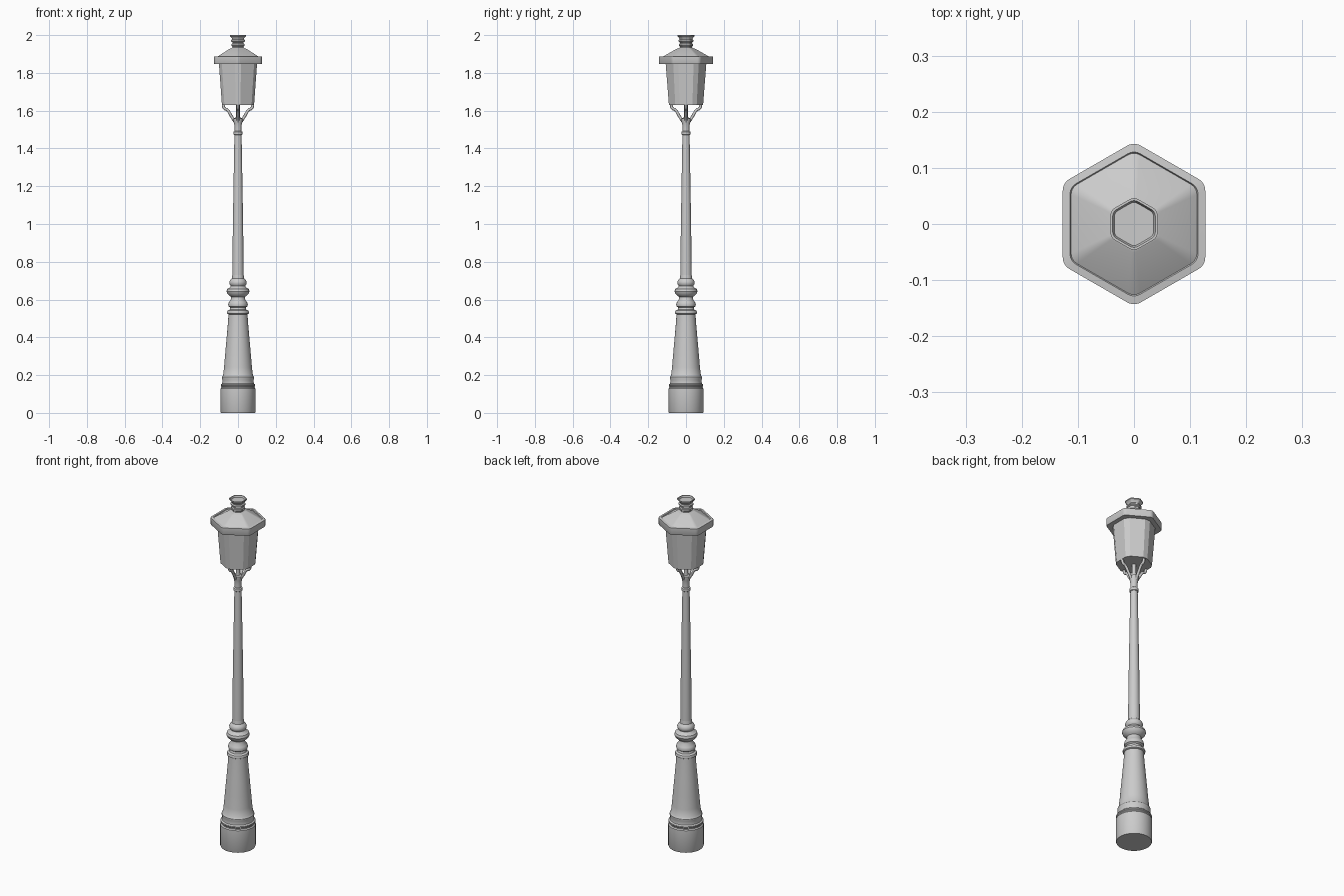
import bpy, bmesh
from math import pi, sin, cos, radians

if "Cube" in bpy.data.objects:
    bpy.data.objects.remove(bpy.data.objects["Cube"])


def loft(name, rings, angle=35):
    """Skin a stack of equal-length point rings and cap both ends."""
    bm = bmesh.new()
    rows = [[bm.verts.new(p) for p in ring] for ring in rings]
    n = len(rows[0])
    for a, b in zip(rows, rows[1:]):
        for i in range(n):
            j = (i + 1) % n
            bm.faces.new((a[i], a[j], b[j], b[i]))
    bm.faces.new(rows[0][::-1])
    bm.faces.new(rows[-1])
    bmesh.ops.recalc_face_normals(bm, faces=bm.faces[:])
    mesh = bpy.data.meshes.new(name)
    bm.to_mesh(mesh)
    bm.free()
    ob = bpy.data.objects.new(name, mesh)
    bpy.context.collection.objects.link(ob)
    bpy.ops.object.select_all(action='DESELECT')
    ob.select_set(True)
    bpy.context.view_layer.objects.active = ob
    bpy.ops.object.shade_smooth_by_angle(angle=radians(angle))
    return ob


def circle(r, z, n=40):
    return [(r * cos(2 * pi * i / n), r * sin(2 * pi * i / n), z) for i in range(n)]


def hexagon(a, z, turn, rounding, seg):
    """Hexagon with apothem a; corners filleted (or chamfered when seg is 1)."""
    rr = a * rounding
    d = (a - rr) / cos(pi / 6)
    pts = []
    for k in range(6):
        t = radians(turn + 60 * k)
        for s in range(seg + 1):
            u = t - pi / 6 + (pi / 3) * s / seg
            pts.append((d * cos(t) + rr * cos(u), d * sin(t) + rr * sin(u), z))
    return pts


# Turned base and shaft
base = [(.090, 0), (.093, .006), (.093, .128), (.088, .134), (.088, .140),
        (.091, .144), (.091, .150), (.084, .156), (.082, .172), (.085, .180),
        (.085, .190), (.079, .198), (.074, .24), (.068, .31), (.060, .40),
        (.053, .48), (.050, .527)]
loft("post_base", [circle(*p) for p in base])

collar = [(.050, .522), (.057, .526), (.058, .534), (.055, .541), (.044, .547),
          (.041, .558), (.050, .564), (.052, .574), (.048, .586), (.038, .600),
          (.037, .614), (.046, .620), (.057, .632), (.061, .643), (.057, .656),
          (.044, .663), (.038, .672), (.044, .680), (.046, .692), (.041, .703),
          (.032, .712), (.030, .730)]
loft("post_collar", [circle(*p) for p in collar])

shaft = [(.030, .70), (.030, .76), (.027, 1.0), (.022, 1.30), (.019, 1.47),
         (.023, 1.473), (.024, 1.481), (.023, 1.488), (.018, 1.492), (.018, 1.515),
         (.021, 1.535), (.025, 1.55), (.025, 1.558), (.012, 1.562), (.010, 1.635)]
loft("post_shaft", [circle(*p) for p in shaft])

# Four curved brackets holding the lantern
for k in range(4):
    cu = bpy.data.curves.new("lantern_bracket", 'CURVE')
    cu.dimensions = '3D'
    cu.bevel_depth = .0075
    cu.bevel_resolution = 2
    cu.use_fill_caps = True
    sp = cu.splines.new('BEZIER')
    path = [(.016, 1.54), (.036, 1.572), (.058, 1.605), (.072, 1.612), (.079, 1.632)]
    sp.bezier_points.add(len(path) - 1)
    for bp, (r, z) in zip(sp.bezier_points, path):
        bp.co = (r, 0, z)
        bp.handle_left_type = bp.handle_right_type = 'AUTO'
    ob = bpy.data.objects.new("lantern_bracket", cu)
    ob.rotation_euler.z = k * pi / 2
    bpy.context.collection.objects.link(ob)

# Tapered hexagonal lantern body with chamfered corners
body = [(.085, 1.63), (.101, 1.85)]
loft("lantern_body", [hexagon(a, z, 30, .31, 1) for a, z in body], 15)

# Eave with raised rim, then sloping roof
roof = [(.098, 1.846), (.125, 1.846), (.127, 1.850), (.127, 1.886), (.114, 1.888),
        (.112, 1.884), (.045, 1.927), (.036, 1.930)]
loft("lantern_roof", [hexagon(a, z, 30, .19, 5) for a, z in roof])

# Ribbed chimney cap
cap = [(.036, 1.922), (.036, 1.930), (.030, 1.934), (.030, 1.940), (.034, 1.944),
       (.034, 1.952), (.030, 1.956), (.030, 1.962), (.036, 1.966), (.036, 1.973),
       (.031, 1.978), (.034, 1.986), (.042, 1.994), (.042, 2.0), (.038, 2.0),
       (.035, 1.990)]
loft("chimney_cap", [hexagon(a, z, 30, .38, 5) for a, z in cap])
